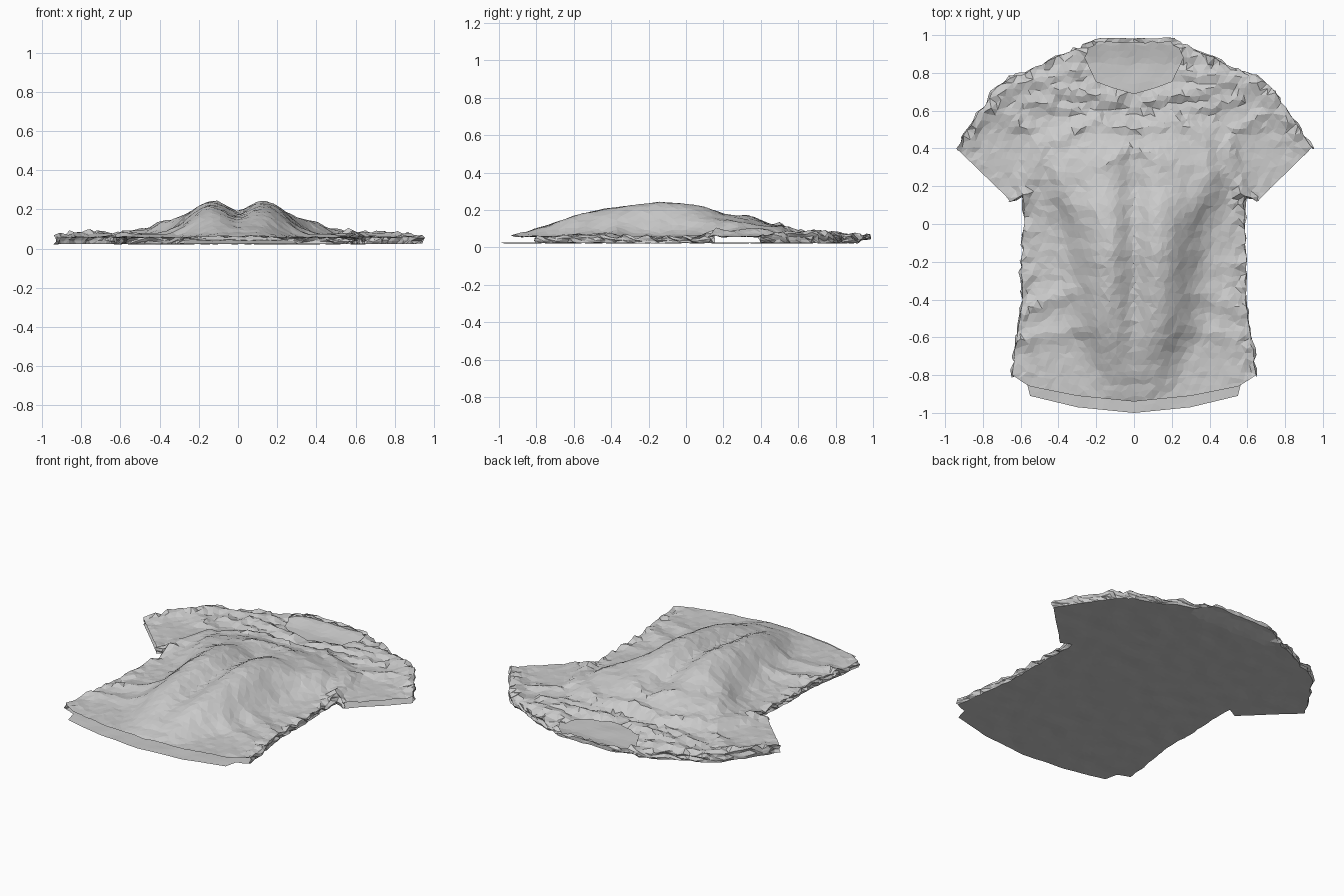
import bpy, bmesh, math, random
from mathutils import Vector, noise
from mathutils.geometry import delaunay_2d_cdt

if "Cube" in bpy.data.objects:
    bpy.data.objects.remove(bpy.data.objects["Cube"])

random.seed(4)
STEP = 0.034

# right half of the outline, mirrored later
shoulder = [(0, .98), (.2, .985), (.28, .935), (.42, .88), (.55, .81), (.65, .775), (.73, .72), (.8, .62), (.88, .5), (.94, .4)]
cuff = [(.94, .4), (.65, .12)]
side = [(.65, .12), (.585, .15), (.58, 0), (.595, -.2), (.59, -.4), (.62, -.6), (.645, -.8)]
front_hem = [(.645, -.8), (.55, -.86), (.3, -.91), (0, -.94)]
back_hem = [(.645, -.8), (.57, -.83), (.55, -.91), (.3, -.97), (0, -1)]
neck = [(0, .69), (.12, .725), (.2, .755), (.26, .88), (.24, .93), (.19, .962), (0, .96)]
# fold ridges: x1, y1, x2, y2, height, width
folds = [(.08, .66, .42, .71, .03, .035), (.3, .8, .62, .74, .02, .03), (.3, .6, .55, .66, .02, .03),
         (.55, .5, .72, .62, .015, .04), (.5, .42, .58, .15, .03, .05), (.14, .33, .03, .4, .015, .03),
         (.35, -.36, .58, -.46, .02, .05), (.3, -.55, .6, -.62, .015, .05), (.3, 0, .4, .25, .012, .05),
         (.68, .72, .93, .42, .02, .04), (.0, .5, .2, .57, .02, .04), (.2, .57, .4, .45, .02, .04)]


def resample(pts):
    out = []
    for (ax, ay), (bx, by) in zip(pts, pts[1:]):
        n = max(1, round(math.hypot(bx - ax, by - ay) / STEP))
        out += [(ax + (bx - ax) * i / n, ay + (by - ay) * i / n) for i in range(n)]
    return out + [pts[-1]]


def mirrored(pts):
    return [(-x, y) for x, y in pts]


def loop(half):
    h = resample(half)
    return h + mirrored(h[1:-1])[::-1]


def inside(x, y, poly):
    hit = False
    for (ax, ay), (bx, by) in zip(poly, poly[1:] + poly[:1]):
        if (ay > y) != (by > y) and x < ax + (y - ay) * (bx - ax) / (by - ay):
            hit = not hit
    return hit


def lerp_table(t, table):
    for (a, u), (b, v) in zip(table, table[1:]):
        if t <= b:
            s = max(0, (t - a) / (b - a))
            return u + (v - u) * s
    return table[-1][1]


seam_pts = [p for s in (shoulder, side) for p in resample(s)]
crest = [(-.95, .0), (-.8, .045), (-.7, .08), (-.6, .12), (-.5, .145), (-.35, .17), (-.15, .195),
         (0, .185), (.1, .165), (.2, .125), (.3, .11), (.4, .085), (.5, .05), (.58, 0)]
width = [(-.95, .15), (-.75, .2), (-.5, .28), (-.2, .3), (0, .31), (.15, .36), (.35, .4), (.58, .36)]


def rim(x, y):
    return math.exp(-(min(math.hypot(abs(x) - a, y - b) for a, b in seam_pts) / .07) ** 2)


def front_z(x, y):
    a = abs(x)
    z = .058 + lerp_table(y, crest) * math.exp(-(a / lerp_table(y, width)) ** 4)
    body = math.exp(-((y + .15) / .5) ** 4)
    z -= .06 * math.exp(-(a / .075) ** 2) * body
    z += .035 * math.exp(-((a - .41) / .09) ** 2 - ((y - .25) / .2) ** 2)
    for ax, ay, bx, by, h, w in folds:
        dx, dy = bx - ax, by - ay
        t = min(1, max(0, ((a - ax) * dx + (y - ay) * dy) / (dx * dx + dy * dy)))
        z += h * math.exp(-(math.hypot(a - ax - t * dx, y - ay - t * dy) / w) ** 2)
    r = rim(x, y)
    top = .5 if y > .5 else 0
    n = noise.noise(Vector((x * 17, y * 17, 3))) + .5 * noise.noise(Vector((x * 35, y * 35, 8)))
    return max(.036, z + (.006 + .018 * r + .012 * top) * n + .012 * top)


def back_z(x, y):
    lift = .02 * max(0, min(1, (y - .86) / .1)) * (abs(x) < .3)
    return .024 + lift + .004 * noise.noise(Vector((x * 9, y * 9, 1)))


def shift(x, y):
    r = .012 * rim(x, y)
    return (x + r * noise.noise(Vector((x * 25, y * 25, 5))), y + r * noise.noise(Vector((x * 25, y * 25, 9))))


def finish(name, bm):
    mesh = bpy.data.meshes.new(name)
    bm.to_mesh(mesh)
    bm.free()
    bpy.context.collection.objects.link(bpy.data.objects.new(name, mesh))


def panel(name, outline, height, hole=()):
    hole = list(hole)
    rims = outline + hole
    pts = [Vector(p) for p in rims]
    n, m = len(outline), len(hole)
    edges = [(n + i, n + (i + 1) % m) for i in range(m)]
    k = int(1 / STEP) + 1
    for i in range(-k, k + 1):
        for j in range(-k, k + 1):
            x = (i + .5 * (j % 2)) * STEP + random.uniform(-.3, .3) * STEP
            y = j * STEP + random.uniform(-.3, .3) * STEP
            if inside(x, y, outline) and min(math.hypot(x - a, y - b) for a, b in rims) > STEP * .45:
                pts.append(Vector((x, y)))
    vs, _, fs = delaunay_2d_cdt(pts, edges, [list(range(n))], 1, 1e-5)[:3]
    bm = bmesh.new()
    bv = [bm.verts.new((*shift(v.x, v.y), height(v.x, v.y))) for v in vs]
    for f in fs:
        c = sum((vs[i] for i in f), Vector((0, 0))) / len(f)
        if not (hole and inside(c.x, c.y, hole)):
            bm.faces.new([bv[i] for i in f])
    bmesh.ops.delete(bm, geom=[v for v in bm.verts if not v.link_faces], context='VERTS')
    bm.normal_update()
    want = 1 if height is front_z else -1
    bmesh.ops.reverse_faces(bm, faces=[f for f in bm.faces if f.normal.z * want < 0])
    finish(name, bm)


# crumpled strip joining the front and back panels
def seam(name, path):
    bm = bmesh.new()
    rows = []
    for x, y in path:
        px, py = shift(x, y)
        z0, z1 = back_z(x, y), front_z(x, y)
        col = []
        for t in (0, .33, .67, 1):
            j = .016 if 0 < t < 1 else 0
            col.append(bm.verts.new((px + random.uniform(-j, j), py + random.uniform(-j, j) * (y < .95), z0 + (z1 - z0) * t)))
        rows.append(col)
    for a, b in zip(rows, rows[1:]):
        for i in range(3):
            bm.faces.new((a[i], a[i + 1], b[i + 1]))
            bm.faces.new((a[i], b[i + 1], b[i]))
    if path[0][0] < path[-1][0] and name == "left_side_seam":
        bmesh.ops.reverse_faces(bm, faces=bm.faces[:])
    finish(name, bm)


upper = shoulder + cuff[1:] + side[1:]
panel("shirt_front", loop(upper + front_hem[1:]), front_z, loop(neck))
panel("shirt_back", loop(upper + back_hem[1:]), back_z)
top = resample(shoulder)
seam("shoulder_seam", mirrored(top)[::-1] + top[1:])
seam("right_side_seam", resample(side))
seam("left_side_seam", mirrored(resample(side))[::-1])
